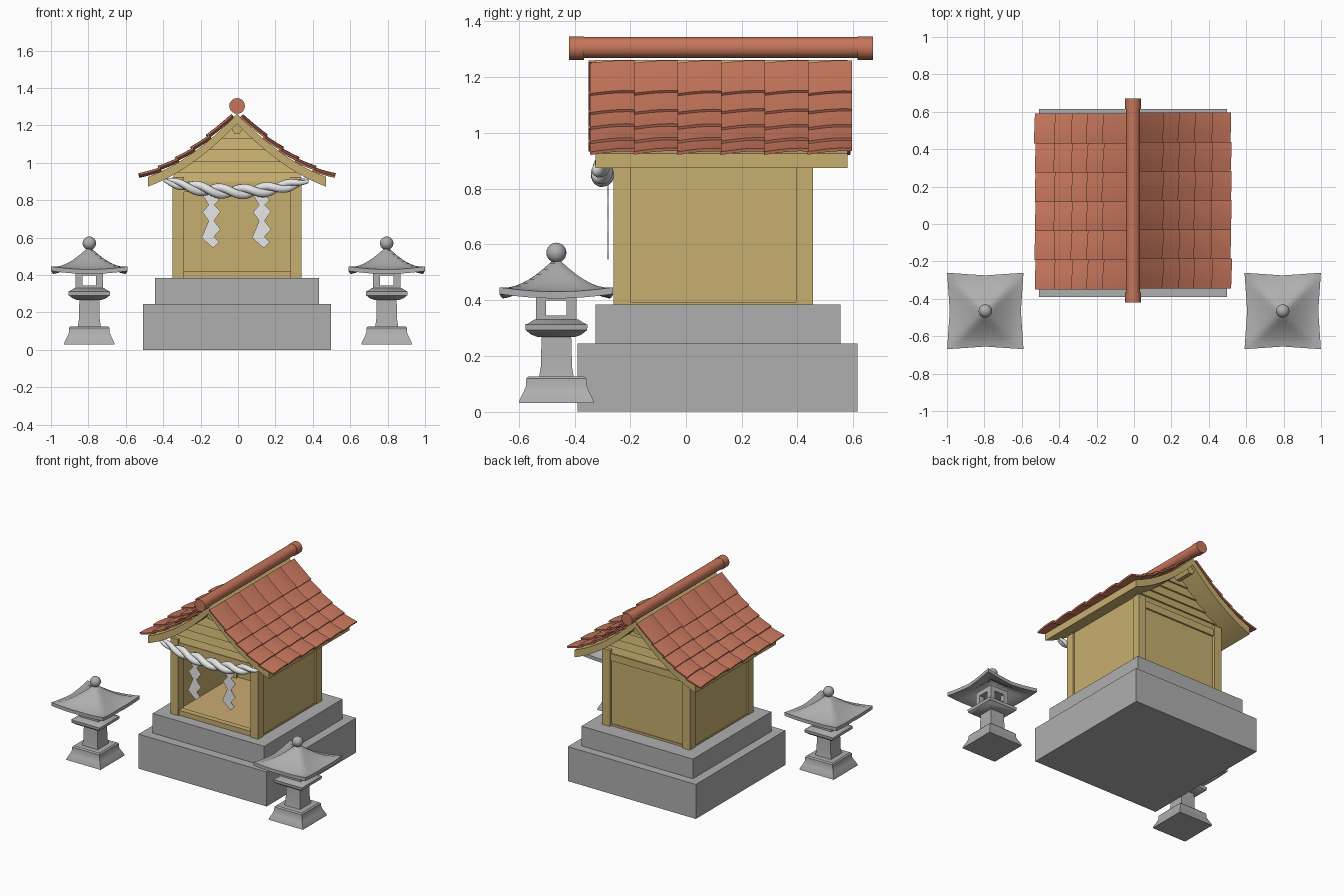
import bpy, bmesh, math, random
from mathutils import Vector, Matrix

random.seed(4)
if "Cube" in bpy.data.objects:
    bpy.data.objects.remove(bpy.data.objects["Cube"])


def material(name, r, g, b):
    m = bpy.data.materials.new(name)
    m.use_nodes = True
    m.diffuse_color = (r, g, b, 1)
    m.node_tree.nodes["Principled BSDF"].inputs["Base Color"].default_value = (r, g, b, 1)
    return m


STONE = material("stone grey", .43, .43, .43)
WOOD = material("light wood", .57, .43, .16)
FLOOR = material("floor wood", .6, .4, .17)
CLAY = material("red clay", .56, .18, .105)
PAPER = material("white paper", .8, .8, .8)
CX = -.005  # middle of the shrine


def finish(bm, name, mat, at=(0, 0, 0), angle=35):
    bmesh.ops.recalc_face_normals(bm, faces=bm.faces)
    me = bpy.data.meshes.new(name)
    bm.to_mesh(me)
    bm.free()
    me.materials.append(mat)
    me.shade_smooth()
    me.set_sharp_from_angle(angle=math.radians(angle))
    ob = bpy.data.objects.new(name, me)
    ob.location = at
    bpy.context.collection.objects.link(ob)
    return ob


def box(name, mat, x0, x1, y0, y1, z0, z1, at=(CX, 0, 0)):
    bm = bmesh.new()
    size = Matrix.Diagonal((x1 - x0, y1 - y0, z1 - z0, 1))
    mid = Matrix.Translation(((x0 + x1) / 2, (y0 + y1) / 2, (z0 + z1) / 2))
    bmesh.ops.create_cube(bm, size=1, matrix=mid @ size)
    return finish(bm, name, mat, at)


def loft(name, mat, loops, at=(CX, 0, 0), angle=35):
    """Closed solid through loops with equal point counts."""
    bm = bmesh.new()
    rings = [[bm.verts.new(p) for p in loop] for loop in loops]
    n = len(rings[0])
    for a, b in zip(rings, rings[1:]):
        for i in range(n):
            k = (i + 1) % n
            bm.faces.new((a[i], a[k], b[k], b[i]))
    bm.faces.new(rings[0])
    bm.faces.new(rings[-1])
    return finish(bm, name, mat, at, angle)


def extrude_y(name, mat, outline, y0, y1):
    return loft(name, mat, [[(x, y, z) for x, z in outline] for y in (y0, y1)])


def tiers(name, mat, steps, at):
    corners = ((-1, -1), (1, -1), (1, 1), (-1, 1))
    return loft(name, mat, [[(h * x, h * y, z) for x, y in corners] for h, z in steps], at)


def rod(name, mat, r, y0, y1, z, sides=20):
    ring = [(r * math.cos(2 * math.pi * i / sides), z + r * math.sin(2 * math.pi * i / sides))
            for i in range(sides)]
    return extrude_y(name, mat, ring, y0, y1)


# Sagging roof line
EAVE = .515


def roof_z(x):
    u = 1 - abs(x) / EAVE
    return .92 + .35 * (.45 * u + .55 * u * u)


def roof_x(z):
    h = (z - .92) / .35
    return EAVE * (1 - (math.sqrt(.2025 + 2.2 * h) - .45) / 1.1)


# Stone base
box("lower_base", STONE, -.503, .503, -.39, .615, 0, .245)
box("upper_base", STONE, -.438, .438, -.325, .555, .245, .385)

# Timber frame, open at the front
box("floor", FLOOR, -.33, .33, -.25, .44, .385, .4)
for side, label in ((1, "left"), (-1, "right")):
    xs = sorted((side * .285, side * .345))
    box(f"{label}_front_post", WOOD, *xs, -.26, -.2, .385, .925)
    box(f"{label}_back_post", WOOD, *xs, .395, .455, .385, .925)
    xs = sorted((side * .315, side * .335))
    box(f"{label}_wall", WOOD, *xs, -.21, .405, .385, .93)
    xs = sorted((side * .315, side * .341))
    box(f"{label}_sill", WOOD, *xs, -.21, .405, .385, .394)
box("back_wall", WOOD, -.3, .3, .415, .435, .385, .9)
box("front_sill", WOOD, -.3, .3, -.25, -.21, .385, .42)
box("front_beam", WOOD, -.3, .3, -.252, -.205, .845, .9)
box("back_beam", WOOD, -.3, .3, .4, .447, .85, .9)

# Lapped gable planks
levels = (.9, .948, 1.005, 1.068, 1.13, 1.205)
for face, y, label in ((-1, -.235, "front"), (1, .425, "back")):
    for n, (z0, z1) in enumerate(zip(levels, levels[1:])):
        w0 = min(roof_x(z0 + .05), .345)
        w1 = min(roof_x(z1 + .05), .345)
        loft(f"{label}_gable_plank_{n + 1}", WOOD, [
            [(-w0, y - face * .015, z0), (w0, y - face * .015, z0),
             (w0, y + face * .012, z0), (-w0, y + face * .012, z0)],
            [(-w1, y - face * .015, z1), (w1, y - face * .015, z1),
             (w1, y, z1), (-w1, y, z1)]])

# Curved roof boards and ridge beam
span = [.475 * (i / 12 - 1) for i in range(25)]
deck = [(x, roof_z(x) - .008) for x in span] + [(x, roof_z(x) - .06) for x in reversed(span)]
extrude_y("roof_boards", WOOD, deck, -.325, .58)
rod("ridge_beam", WOOD, .028, -.3, .56, 1.18, 6)

# Clay tiles: each rises along y and overlaps the row beneath
rows = (.02, .14, .225, .31, .405, .51)
COLS, ACROSS, DOWN = 6, 5, 3
pitch = .935 / COLS
for side, label in ((1, "left"), (-1, "right")):
    bm = bmesh.new()
    for x0, x1 in zip(rows, rows[1:]):
        for c in range(COLS):
            wobble = random.uniform(-.003, .003)
            grid = []
            for i in range(ACROSS + 1):
                s = i / ACROSS
                line = []
                for j in range(DOWN + 1):
                    t = j / DOWN
                    x = x0 + (x1 + .008 + wobble - x0) * t
                    slope = (roof_z(x + .01) - roof_z(x - .01)) / .02
                    normal = Vector((-slope, 0, 1)).normalized()
                    lift = .002 + .011 * t + .014 * math.sin(s * 1.9)
                    y = -.4675 + pitch * (c + s * 1.03)
                    p = Vector((x, y, roof_z(x))) + normal * lift
                    line.append(bm.verts.new((side * p.x, side * p.y + .123, p.z)))
                grid.append(line)
            for a, b in zip(grid, grid[1:]):
                for j in range(DOWN):
                    bm.faces.new((a[j], b[j], b[j + 1], a[j + 1]))
    bmesh.ops.recalc_face_normals(bm, faces=bm.faces)
    bmesh.ops.solidify(bm, geom=bm.faces[:], thickness=.011)
    finish(bm, f"{label}_roof_tiles", CLAY, (CX, 0, 0))

rod("ridge_tile", CLAY, .038, -.38, .63, 1.306)
rod("front_ridge_cap", CLAY, .042, -.42, -.366, 1.304)
rod("back_ridge_cap", CLAY, .042, .616, .67, 1.304)

# Twisted rope of two strands
STEPS = 90
for k in range(2):
    cu = bpy.data.curves.new(f"rope_strand_{k + 1}", "CURVE")
    cu.dimensions = "3D"
    cu.bevel_depth = .023
    cu.bevel_resolution = 3
    cu.use_fill_caps = True
    sp = cu.splines.new("POLY")
    sp.points.add(STEPS)
    for i, pt in enumerate(sp.points):
        u = 2 * i / STEPS - 1
        thick = 1 - .6 * u ** 4
        a = 3.2 * 2 * math.pi * i / STEPS + k * math.pi
        z = .846 + .062 * u * u
        pt.co = (.385 * u, -.3 + .018 * thick * math.cos(a), z + .018 * thick * math.sin(a), 1)
        pt.radius = thick
    sp.use_smooth = True
    cu.materials.append(PAPER)
    ob = bpy.data.objects.new(cu.name, cu)
    ob.location.x = CX - .005
    bpy.context.collection.objects.link(ob)
    bpy.ops.object.select_all(action="DESELECT")
    ob.select_set(True)
    bpy.context.view_layer.objects.active = ob
    bpy.ops.object.convert(target="MESH")

# Zigzag paper streamers
zig = [(-.045, .83), (-.012, .775), (-.045, .735), (-.012, .69), (-.05, .6), (.012, .545),
       (.045, .575), (.017, .605), (.052, .645), (.017, .69), (.052, .74), (.017, .775),
       (.045, .8), (.02, .83)]
for x, label in ((.13, "left"), (-.14, "right")):
    extrude_y(f"{label}_paper_streamer", PAPER, [(x + a, z) for a, z in zig], -.282, -.278)


# Stone lanterns
def lantern_roof(name, at):
    bm = bmesh.new()
    bmesh.ops.create_grid(bm, x_segments=16, y_segments=16, size=1)
    for v in bm.verts:
        u, w = v.co.x, v.co.y
        r = max(abs(u), abs(w))
        corner = abs(u * w)
        half = .19 + .014 * corner
        v.co = (u * half, w * half, .43 + .125 * (1 - r) ** 1.5 + .016 * corner ** 2)
    bmesh.ops.solidify(bm, geom=bm.faces[:], thickness=.024)
    return finish(bm, name, STONE, at, 50)


for x, label in ((.795, "left"), (-.795, "right")):
    at = (x, -.465, 0)
    tiers(f"{label}_lantern_foot", STONE,
          ((.135, .03), (.131, .045), (.118, .07), (.109, .092), (.108, .118), (.1, .126)), at)
    tiers(f"{label}_lantern_shaft", STONE, ((.062, .124), (.056, .16), (.053, .275)), at)
    tiers(f"{label}_lantern_shelf", STONE,
          ((.068, .268), (.09, .276), (.11, .292), (.112, .312), (.1, .317), (.08, .33)), at)
    tiers(f"{label}_lantern_box_bottom", STONE, ((.073, .328), (.073, .345)), at)
    tiers(f"{label}_lantern_box_top", STONE, ((.073, .398), (.073, .43)), at)
    for sx in (-1, 1):
        for sy in (-1, 1):
            px, py = sx * .055, sy * .055
            box(f"{label}_lantern_pillar", STONE, px - .018, px + .018,
                py - .018, py + .018, .34, .402, at)
    lantern_roof(f"{label}_lantern_roof", at)
    bm = bmesh.new()
    bmesh.ops.create_uvsphere(bm, u_segments=20, v_segments=12, radius=.036)
    finish(bm, f"{label}_lantern_ball", STONE, (x, -.465, .57))
